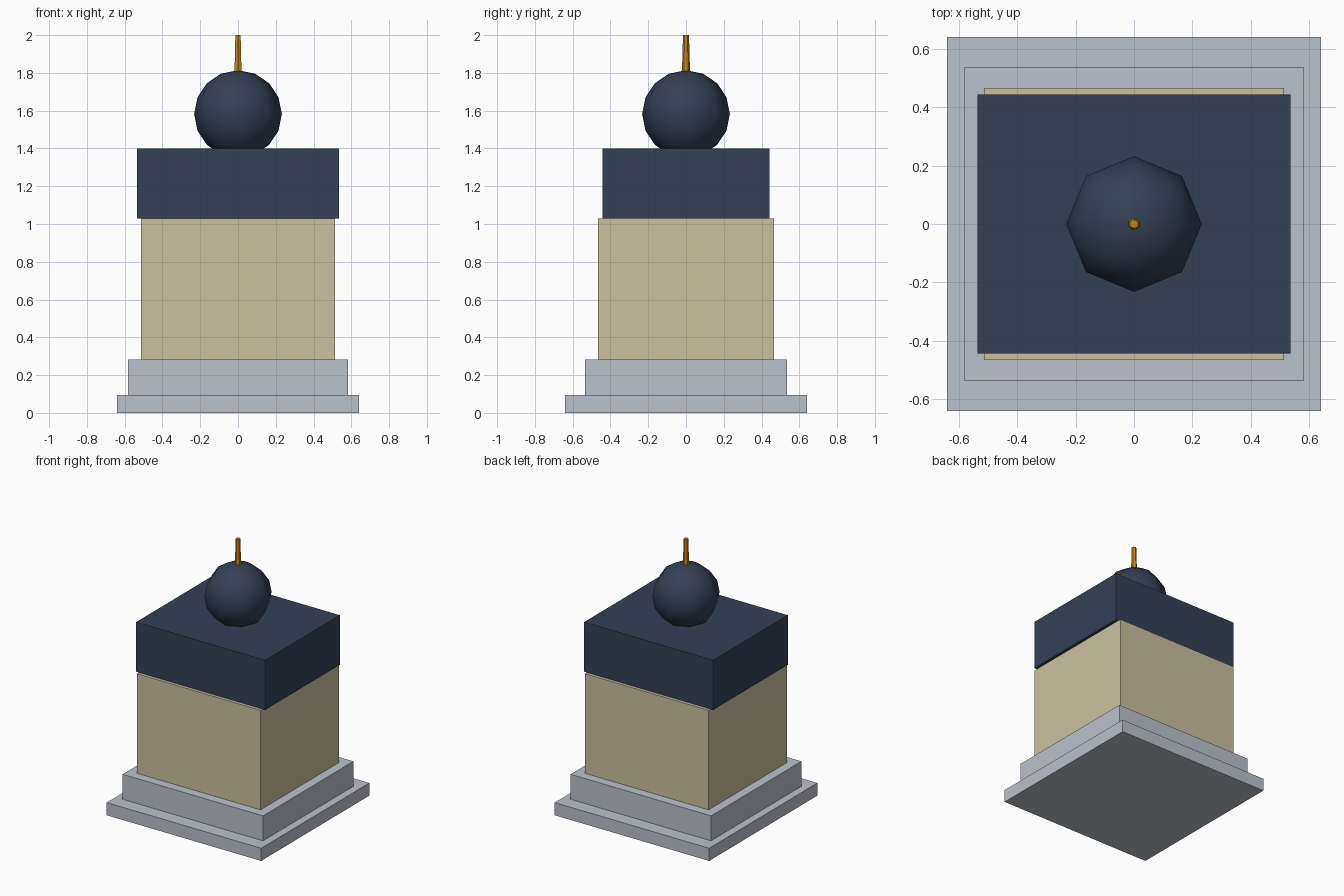
import bpy
from math import radians

default = bpy.data.objects.get("Cube")
if default:
    bpy.data.objects.remove(default, do_unlink=True)


def material(name, rgb):
    """Flat material from 0-255 display values, stored as linear."""
    def linear(v):
        v /= 255
        return v / 12.92 if v <= 0.04045 else ((v + 0.055) / 1.055) ** 2.4
    colour = (*[linear(v) for v in rgb], 1)
    mat = bpy.data.materials.new(name)
    mat.use_nodes = True
    mat.diffuse_color = colour
    mat.node_tree.nodes["Principled BSDF"].inputs["Base Color"].default_value = colour
    return mat


stone = material("pale grey stone", (187, 194, 204))
sand = material("sand", (203, 193, 159))
slate = material("dark slate", (52, 64, 84))
gold = material("gold", (206, 135, 18))


def finish(name, mat):
    obj = bpy.context.object
    obj.name = name
    obj.data.materials.append(mat)
    return obj


def block(name, half_x, half_y, bottom, top, mat):
    bpy.ops.mesh.primitive_cube_add(size=2, location=(0, 0, (bottom + top) / 2))
    bpy.context.object.scale = (half_x, half_y, (top - bottom) / 2)
    bpy.ops.object.transform_apply(location=False, rotation=False, scale=True)
    return finish(name, mat)


# Stepped base, body and offset cap
block("base_step", 0.64, 0.64, 0, 0.095, stone)
block("plinth", 0.582, 0.535, 0.095, 0.282, stone)
block("body", 0.513, 0.465, 0.282, 1.028, sand)
block("roof_block", 0.535, 0.442, 1.028, 1.4, slate)

# Faceted dome ball, partly sunk in the roof
bpy.ops.mesh.primitive_uv_sphere_add(segments=8, ring_count=8, radius=0.232,
                                     location=(0, 0, 1.582))
finish("dome", slate)
bpy.ops.object.shade_smooth_by_angle(angle=radians(60))

# Tapered six-sided finial
bpy.ops.mesh.primitive_cone_add(vertices=6, radius1=0.022, radius2=0.016,
                                depth=0.22, location=(0, 0, 1.89))
finish("finial", gold)
